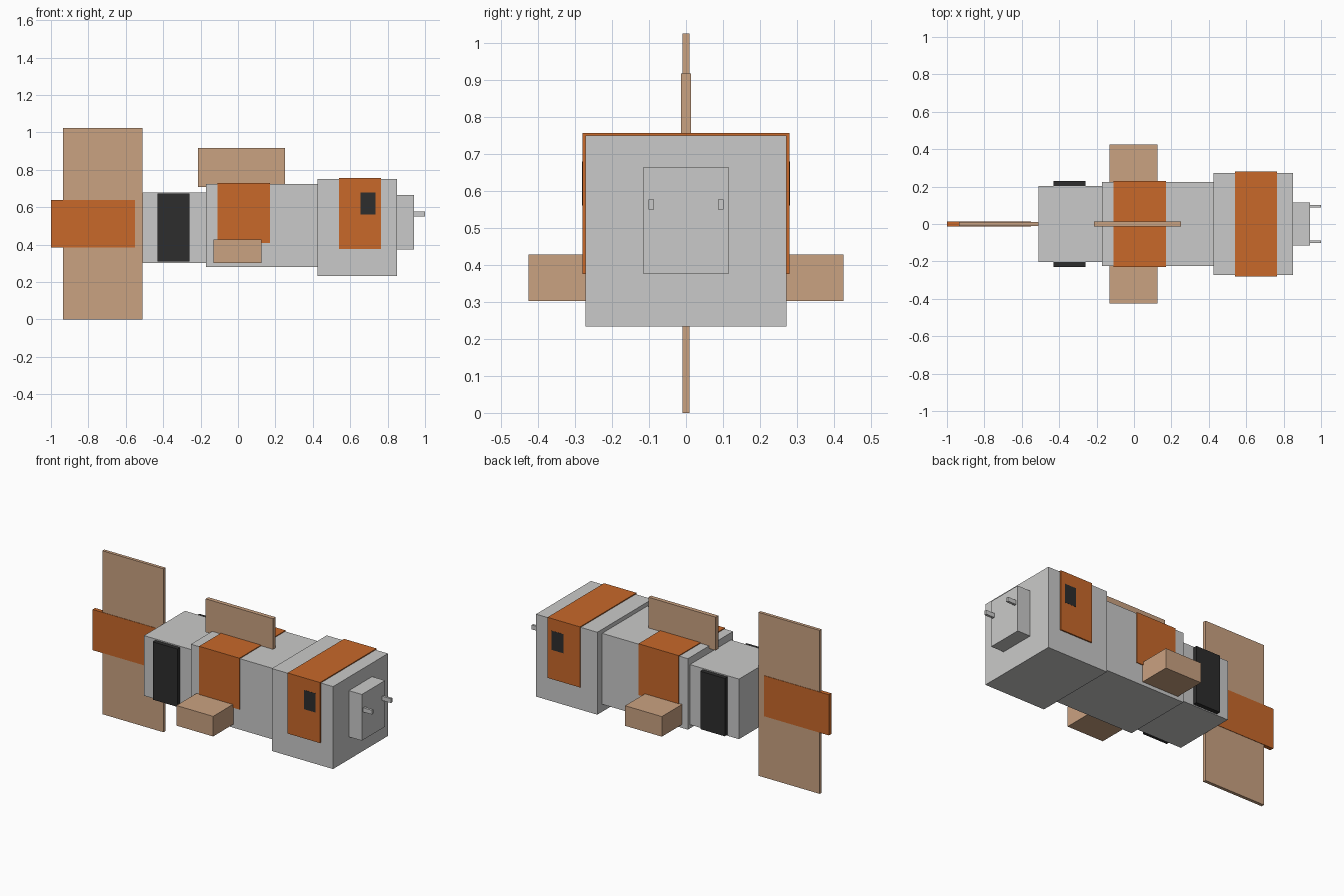
import bpy
import bmesh
from mathutils import Matrix, Vector

if "Cube" in bpy.data.objects:
    bpy.data.objects.remove(bpy.data.objects["Cube"])


def material(name, rgb):
    m = bpy.data.materials.new(name)
    m.diffuse_color = (*rgb, 1)
    m.use_nodes = True
    m.node_tree.nodes["Principled BSDF"].inputs["Base Color"].default_value = m.diffuse_color
    return m


GREY = material("light grey", (0.59, 0.59, 0.585))
ORANGE = material("orange", (0.58, 0.14, 0.023))
TAN = material("tan", (0.59, 0.36, 0.22))
BLACK = material("black", (0.026, 0.026, 0.026))


def box(name, mat, x, y, z):
    """Box spanning the given (low, high) range on each axis."""
    spans = (x, y, z)
    centre = Vector([(a + b) / 2 for a, b in spans])
    size = Vector([b - a for a, b in spans])
    bm = bmesh.new()
    bmesh.ops.create_cube(bm, size=1, matrix=Matrix.Translation(centre) @ Matrix.Diagonal((*size, 1)))
    mesh = bpy.data.meshes.new(name)
    bm.to_mesh(mesh)
    bm.free()
    mesh.materials.append(mat)
    obj = bpy.data.objects.new(name, mesh)
    bpy.context.collection.objects.link(obj)
    return obj


def centred(name, mat, x, half_y, z):
    return box(name, mat, x, (-half_y, half_y), z)


def pair(name, mat, x, y, z):
    """Matching boxes on both sides of the body."""
    box("left_" + name, mat, x, y, z)
    box("right_" + name, mat, x, (-y[1], -y[0]), z)


# Stepped body, head and snout
centred("rear_body", GREY, (-0.51, -0.17), 0.203, (0.303, 0.68))
centred("middle_body", GREY, (-0.17, 0.425), 0.224, (0.28, 0.725))
centred("head", GREY, (0.425, 0.85), 0.272, (0.233, 0.75))
centred("snout", GREY, (0.85, 0.94), 0.115, (0.375, 0.665))
pair("whisker", GREY, (0.94, 1.0), (0.087, 0.102), (0.55, 0.577))

# Orange saddles wrapped over the body
centred("middle_band", ORANGE, (-0.11, 0.17), 0.229, (0.408, 0.73))
centred("head_band", ORANGE, (0.54, 0.765), 0.28, (0.376, 0.756))

# Black side patches and eyes
pair("side_patch", BLACK, (-0.43, -0.26), (0.203, 0.23), (0.31, 0.673))
pair("eye", BLACK, (0.655, 0.735), (0.278, 0.281), (0.56, 0.68))

# Fins
pair("side_fin", TAN, (-0.13, 0.125), (0.224, 0.425), (0.302, 0.428))
centred("dorsal_fin", TAN, (-0.215, 0.252), 0.013, (0.708, 0.917))
centred("tail_fin", TAN, (-0.935, -0.51), 0.01, (0.0, 1.025))
centred("tail_stripe", ORANGE, (-1.0, -0.55), 0.0125, (0.385, 0.64))
